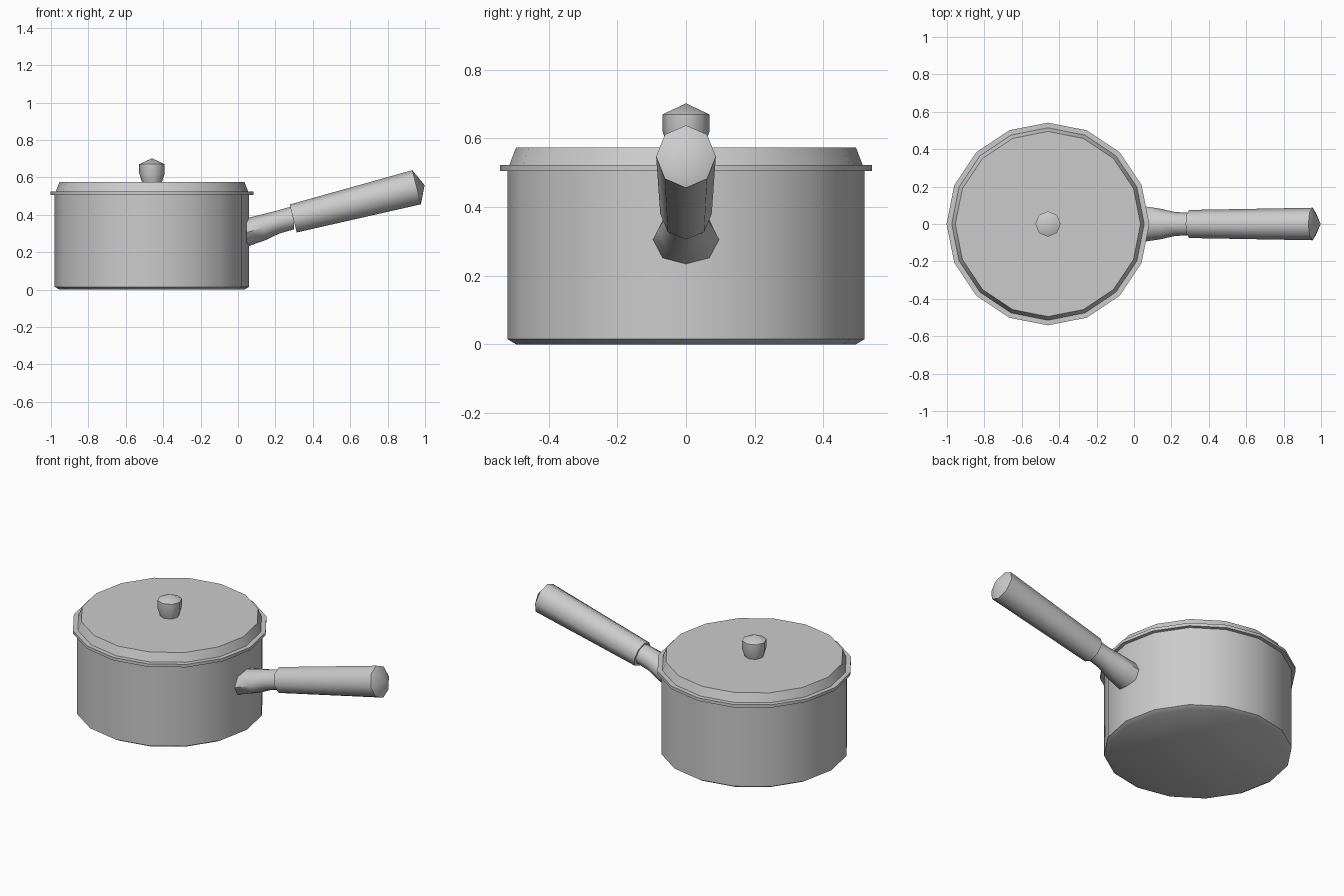
import bpy, bmesh, math
from mathutils import Vector, Matrix

if "Cube" in bpy.data.objects:
    bpy.data.objects.remove(bpy.data.objects["Cube"])

# Single metal colour
metal = bpy.data.materials.new("grey_metal")
metal.use_nodes = True
grey = (0.6, 0.6, 0.6, 1)
metal.diffuse_color = grey
metal.node_tree.nodes["Principled BSDF"].inputs["Base Color"].default_value = grey


def lathe(name, sides, profile, matrix):
    """Stack rings (half width a, half width b, height, shift of a) along local z."""
    bm = bmesh.new()
    rings = []
    for a, b, h, shift in profile:
        if a == 0:
            rings.append([bm.verts.new((shift, 0, h))])
            continue
        angles = [math.tau * i / sides for i in range(sides)]
        rings.append([bm.verts.new((shift + a * math.cos(t), b * math.sin(t), h)) for t in angles])
    for low, high in zip(rings, rings[1:]):
        for i in range(sides):
            j = (i + 1) % sides
            if len(high) == 1:
                bm.faces.new((low[i], low[j], high[0]))
            else:
                bm.faces.new((low[i], low[j], high[j], high[i]))
    for end in (rings[0], rings[-1]):
        if len(end) > 1:
            bm.faces.new(end)
    bm.transform(matrix)
    bmesh.ops.recalc_face_normals(bm, faces=bm.faces)
    mesh = bpy.data.meshes.new(name)
    bm.to_mesh(mesh)
    bm.free()
    mesh.materials.append(metal)
    obj = bpy.data.objects.new(name, mesh)
    bpy.context.collection.objects.link(obj)
    bpy.ops.object.select_all(action="DESELECT")
    obj.select_set(True)
    bpy.context.view_layer.objects.active = obj
    bpy.ops.object.shade_smooth_by_angle(angle=math.radians(50))


def round_rings(pairs):
    return [(r, r, h, 0) for r, h in pairs]


# Pan, lid and knob share one vertical axis
centre = Matrix.Translation((-0.46, 0, 0))
lathe("pan_body", 16, round_rings([(0.495, 0), (0.52, 0.015), (0.52, 0.506)]), centre)
lathe("lid_rim", 16, round_rings([(0.542, 0.505), (0.542, 0.523)]), centre)
lathe("lid", 16, round_rings([(0.515, 0.522), (0.495, 0.574)]), centre)
lathe("lid_knob", 8, round_rings([(0.052, 0.57), (0.068, 0.62), (0.068, 0.67), (0, 0.702)]), centre)

# Local z of the handle parts points along +x, local x points down
sideways = Matrix.Rotation(math.pi / 2, 4, "Y")
lathe("handle_socket", 8, [
    (0.076, 0.096, 0.045, -0.305),
    (0.072, 0.082, 0.14, -0.333),
    (0.063, 0.064, 0.22, -0.362),
    (0.063, 0.06, 0.30, -0.385),
], sideways)

# Tilted grip with a shallow pointed end
start, end = Vector((0.295, 0, 0.38)), Vector((0.955, 0, 0.547))
axis = end - start
tilt = math.pi / 2 - math.atan2(axis.z, axis.x)
grip_frame = Matrix.Translation(start) @ Matrix.Rotation(tilt, 4, "Y")
lathe("handle_grip", 8, [
    (0.077, 0.075, 0, 0),
    (0.094, 0.087, axis.length, 0),
    (0, 0, axis.length + 0.044, 0),
], grip_frame)
